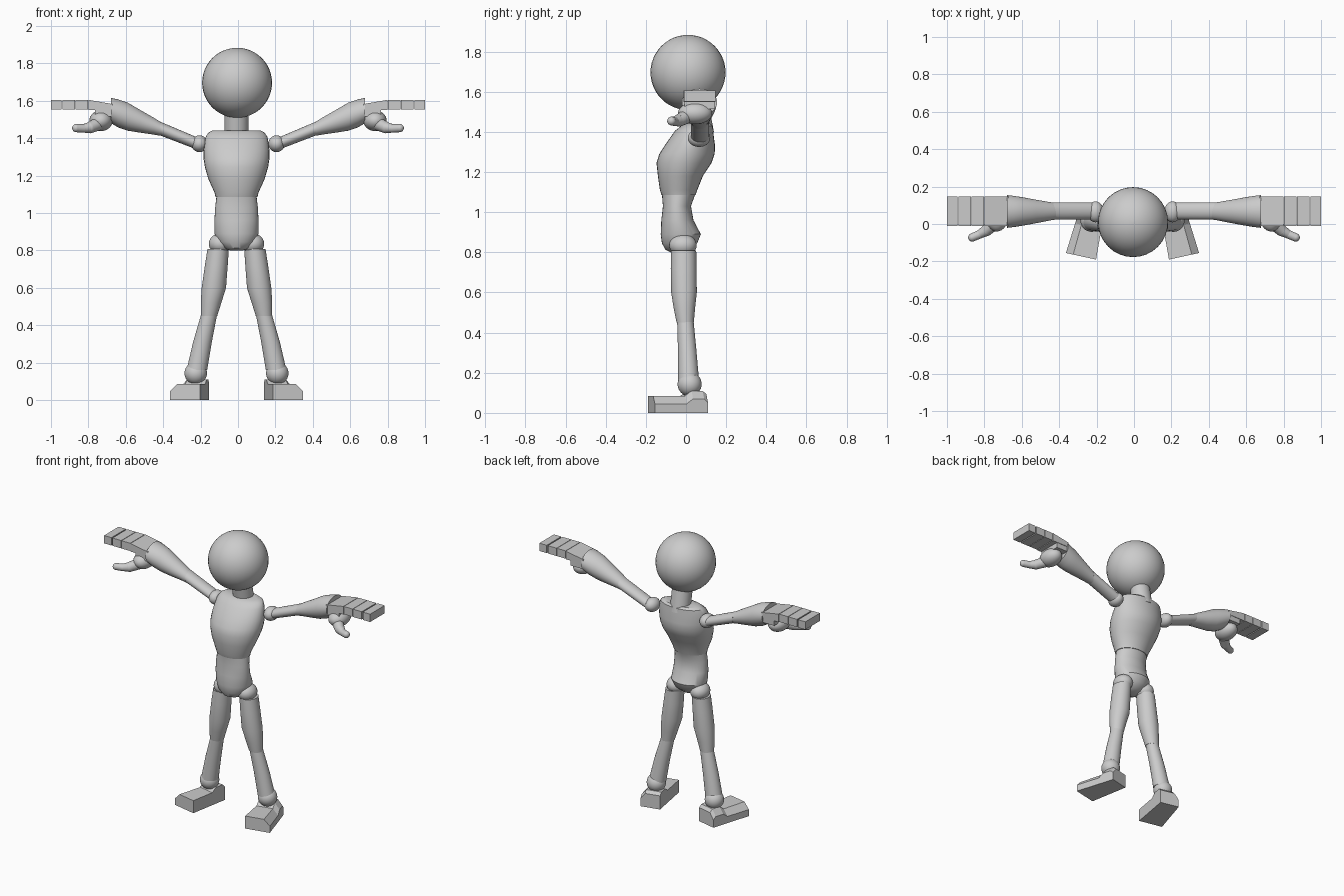
import bpy, math
from mathutils import Vector

if "Cube" in bpy.data.objects:
    bpy.data.objects.remove(bpy.data.objects["Cube"])

BODY_X = -0.008  # body and legs sit slightly off centre


def finish(name, me, x=0.0, mirror=False, smooth=True):
    ob = bpy.data.objects.new(name, me)
    bpy.context.collection.objects.link(ob)
    ob.location.x = x
    if smooth:
        bpy.ops.object.select_all(action='DESELECT')
        ob.select_set(True)
        bpy.context.view_layer.objects.active = ob
        bpy.ops.object.shade_smooth_by_angle(angle=math.radians(35))
    if mirror:
        ob.modifiers.new("Mirror", 'MIRROR').use_mirror_merge = False
    return ob


def loft(name, rings, **kw):
    """Skin a list of equally sized point rings and cap both ends."""
    n, verts, faces = len(rings[0]), [p for r in rings for p in r], []
    for i in range(len(rings) - 1):
        for j in range(n):
            a, b = i * n + j, i * n + (j + 1) % n
            faces.append((a, b, b + n, a + n))
    faces += [tuple(range(n))[::-1], tuple(range(len(verts) - n, len(verts)))]
    me = bpy.data.meshes.new(name)
    me.from_pydata([tuple(v) for v in verts], [], faces)
    import bmesh
    bm = bmesh.new()
    bm.from_mesh(me)
    bmesh.ops.recalc_face_normals(bm, faces=bm.faces)
    bm.to_mesh(me)
    bm.free()
    return finish(name, me, **kw)


def ellipse(c, u, v, n=32):
    c, u, v = Vector(c), Vector(u), Vector(v)
    return [c + u * math.cos(2 * math.pi * k / n) + v * math.sin(2 * math.pi * k / n)
            for k in range(n)]


def column(name, secs, **kw):
    """Vertical part: sections are (x, y, z, rx, ry)."""
    return loft(name, [ellipse((x, y, z), (rx, 0, 0), (0, ry, 0))
                       for x, y, z, rx, ry in secs], **kw)


def limb(name, secs, **kw):
    """Sideways part: sections are (x, y, z, ry, rz)."""
    return loft(name, [ellipse((x, y, z), (0, ry, 0), (0, 0, rz))
                       for x, y, z, ry, rz in secs], **kw)


def ball(name, c, r, x=0.0, mirror=False, seg=32):
    """Ellipsoid built as stacked rings; r is a radius or three radii."""
    rx, ry, rz = r if isinstance(r, tuple) else (r, r, r)
    secs = []
    for k in range(seg // 2 + 1):
        a = math.pi * min(max(k / (seg // 2), 0.004), 0.996) - math.pi / 2
        secs.append((c[0], c[1], c[2] + rz * math.sin(a), rx * math.cos(a), ry * math.cos(a)))
    return column(name, secs, x=x, mirror=mirror)


def block(name, x0, x1, y, z0, z1, top0=None):
    """Hand block between x0 and x1; top0 is the top height at x0."""
    def ring(px, t):
        return [(px, y[0], z0), (px, y[1], z0), (px, y[1], t), (px, y[0], t)]
    return loft(name, [ring(x0, z1 if top0 is None else top0), ring(x1, z1)],
                mirror=True, smooth=False)


# head and neck
ball("head", (0.003, 0.01, 1.696), 0.187, x=BODY_X, seg=48)
column("neck", [(0, 0.075, 1.40, .064, .064), (0, 0.045, 1.56, .064, .064)], x=BODY_X)

# torso
column("chest", [
    (0, -0.037, 1.085, .112, .085), (0, -0.037, 1.11, .118, .093),
    (0, -0.028, 1.18, .150, .112), (0, -0.010, 1.245, .169, .137),
    (0, 0.005, 1.29, .176, .138), (0, 0.020, 1.335, .176, .124),
    (0, 0.040, 1.405, .166, .095), (0, 0.055, 1.43, .150, .078),
    (0, 0.060, 1.442, .125, .060)], x=BODY_X)
column("abdomen", [
    (0, -0.037, 1.09, .107, .083), (0, -0.045, 1.03, .114, .070),
    (0, -0.043, 0.96, .118, .080), (0, -0.026, 0.89, .118, .100),
    (0, -0.032, 0.845, .102, .088), (0, -0.042, 0.812, .068, .060),
    (0, -0.047, 0.80, .035, .03)], x=BODY_X)

# legs
ball("hip_joint", (.088, -.015, .835), (.06, .068, .055), x=BODY_X, mirror=True)
column("thigh", [
    (.098, -.012, .808, .057, .063), (.108, -.012, .72, .061, .064),
    (.121, -.010, .60, .065, .064), (.136, -.008, .52, .055, .053),
    (.147, -.004, .45, .044, .043)], x=BODY_X, mirror=True)
column("shin", [
    (.147, -.003, .455, .043, .041), (.182, .006, .31, .050, .046),
    (.212, .013, .16, .055, .052)], x=BODY_X, mirror=True)
ball("ankle_joint", (.218, .018, .143), .06, x=BODY_X, mirror=True)

# foot: sections run from the toe edge back to the heel edge
foot = []
for t, h in ((0, .085), (.6, .085), (.72, .11), (.93, .11), (1, .092)):
    i = Vector((.195, -.19, 0)).lerp(Vector((.147, .08, 0)), t)
    o = Vector((.356, -.155, 0)).lerp(Vector((.274, .109, 0)), t)
    up = Vector((0, 0, 1))
    foot.append([i, o, o + up * (h - .04), o.lerp(i, .24) + up * h, i + up * h])
loft("foot", foot, x=BODY_X, mirror=True, smooth=False)

# arms
ball("shoulder_joint", (.206, .065, 1.37), (.044, .056, .045), mirror=True)
limb("upper_arm", [(.225, .07, 1.374, .045, .033), (.43, .07, 1.457, .046, .037)],
     mirror=True)
limb("forearm", [
    (.415, .068, 1.450, .044, .037), (.45, .068, 1.464, .049, .045),
    (.52, .067, 1.489, .062, .060), (.59, .067, 1.515, .075, .075),
    (.64, .067, 1.532, .083, .075), (.68, .067, 1.548, .088, .067)], mirror=True)

# hand: palm, finger segments and thumb
block("palm", .67, .80, (-.012, .148), 1.55, 1.605, top0=1.582)
block("palm_heel", .67, .765, (-.008, .145), 1.515, 1.555)
for k, (a, b) in enumerate(((.803, .868), (.871, .937), (.945, 1.0))):
    block("finger_segment_%d" % (k + 1), a, b, (-.01, .146), 1.552, 1.605)
ball("thumb_base", (.733, .045, 1.493), (.062, .085, .055), mirror=True)
path = [(.75, -.0, 1.475, .035), (.79, -.035, 1.457, .031), (.825, -.055, 1.452, .023),
        (.865, -.072, 1.454, .022)]
for k, (a, b) in enumerate(zip(path, path[1:])):
    p, q = Vector(a[:3]), Vector(b[:3])
    d = (q - p).normalized()
    u = d.cross(Vector((0, 0, 1))).normalized()
    v = d.cross(u)
    loft("thumb_segment_%d" % (k + 1),
         [ellipse(p, u * a[3], v * a[3], 20), ellipse(q, u * b[3], v * b[3], 20)], mirror=True)
    ball("thumb_knuckle_%d" % (k + 1), b[:3], b[3], mirror=True, seg=20)
